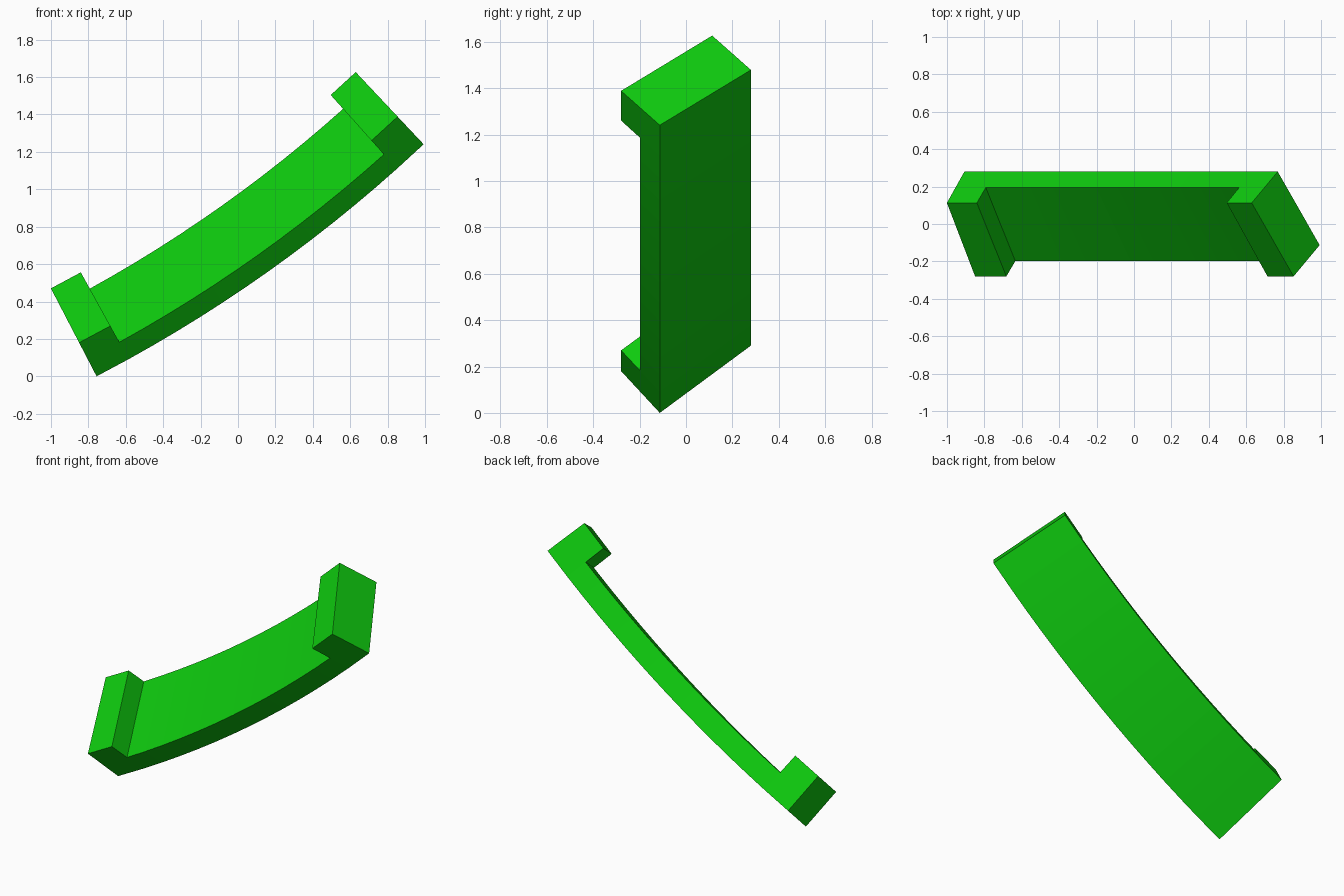
import bpy
import bmesh
import math
from mathutils import Vector

cube = bpy.data.objects.get("Cube")
if cube:
    bpy.data.objects.remove(cube, do_unlink=True)

# Arc layout: the strip is swept about an axis parallel to y
RADIUS = 7.8
MID_ANGLE = math.radians(125.36)
HALF_ANGLE = math.radians(7.9)
BLOCK_ANGLE = math.radians(1.43)
SEGMENTS = 12
START = MID_ANGLE - HALF_ANGLE
END = MID_ANGLE + HALF_ANGLE
CENTRE = Vector((-0.756 + RADIUS * math.cos(START), 0, RADIUS * math.sin(START)))

# Cross-section as (y, height towards the axis)
LOW_EDGE, HIGH_EDGE = Vector((-0.113, 0.0)), Vector((0.28, 0.327))
THICKNESS = Vector((-0.167, 0.203))      # full thickness at the end blocks
THIN = 0.51                              # share of it left along the strip


def arc_point(section, angle):
    r = RADIUS - section.y
    return CENTRE + Vector((-r * math.cos(angle), section.x, -r * math.sin(angle)))


def make_material(name, colour):
    mat = bpy.data.materials.new(name)
    mat.use_nodes = True
    mat.diffuse_color = colour
    bsdf = next(n for n in mat.node_tree.nodes if n.type == 'BSDF_PRINCIPLED')
    bsdf.inputs["Base Color"].default_value = colour
    return mat


# Thin curved strip
inner, outer = START + BLOCK_ANGLE, END - BLOCK_ANGLE
angles = [START] + [inner + (outer - inner) * i / SEGMENTS
                    for i in range(SEGMENTS + 1)] + [END]
section = [LOW_EDGE, HIGH_EDGE, HIGH_EDGE + THICKNESS * THIN, LOW_EDGE + THICKNESS * THIN]

bm = bmesh.new()
rings = [[bm.verts.new(arc_point(p, a)) for p in section] for a in angles]
upper_faces = []
for r0, r1 in zip(rings, rings[1:]):
    for i in range(4):
        j = (i + 1) % 4
        face = bm.faces.new((r0[i], r0[j], r1[j], r1[i]))
        if i == 2:
            upper_faces.append(face)
bm.faces.new(rings[0][::-1])
bm.faces.new(rings[-1])

# Raised end blocks, pulled up from the first and last upper faces
rise = THICKNESS * (1 - THIN)
for face in (upper_faces[0], upper_faces[-1]):
    result = bmesh.ops.extrude_face_region(bm, geom=[face])
    for v in [g for g in result["geom"] if isinstance(g, bmesh.types.BMVert)]:
        to_axis = CENTRE - v.co
        to_axis.y = 0
        v.co += to_axis.normalized() * rise.y + Vector((0, rise.x, 0))
    if face.is_valid:
        bm.faces.remove(face)

bmesh.ops.recalc_face_normals(bm, faces=bm.faces)
mesh = bpy.data.meshes.new("curved_handle")
bm.to_mesh(mesh)
bm.free()
handle = bpy.data.objects.new("curved_handle", mesh)
bpy.context.collection.objects.link(handle)
mesh.materials.append(make_material("bright_green", (0.0045, 0.6, 0.0045, 1.0)))
